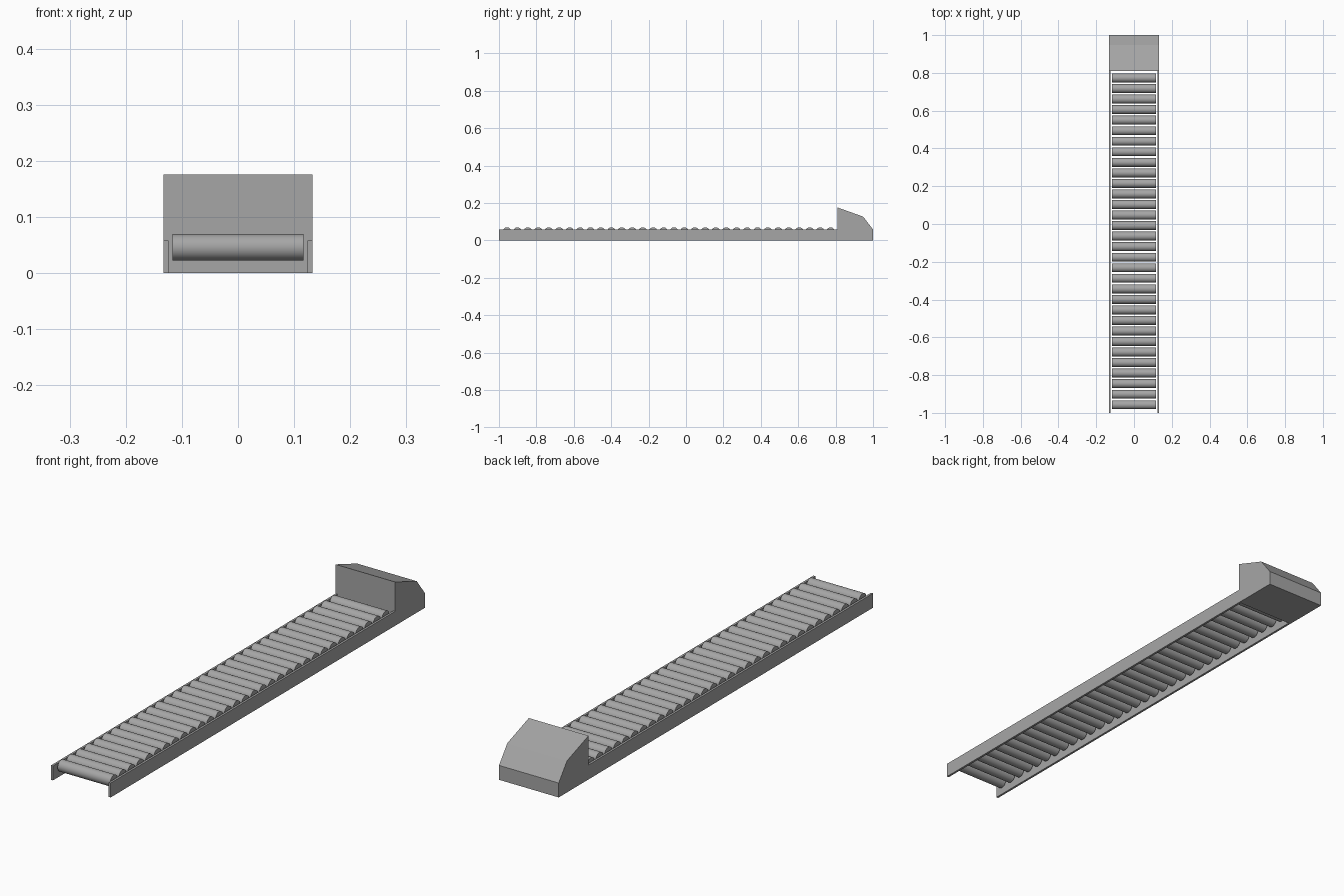
import bpy, bmesh, math
from mathutils import Matrix

cube = bpy.data.objects.get("Cube")
if cube:
    bpy.data.objects.remove(cube, do_unlink=True)

# Single grey metal
metal = bpy.data.materials.new("grey_metal")
metal.use_nodes = True
grey = (0.38, 0.38, 0.38, 1)
metal.diffuse_color = grey
metal.node_tree.nodes["Principled BSDF"].inputs["Base Color"].default_value = grey

HALF_WIDTH = 0.133
RAIL_INNER = 0.124
RAIL_TOP = 0.058
HOUSING_FRONT = 0.81
ROLLERS, FIRST_Y, PITCH = 32, -0.957, 0.0558
ROLLER_RADIUS, ROLLER_Z, ROLLER_LENGTH = 0.0235, 0.046, 0.234


def add_object(name, bm):
    bmesh.ops.recalc_face_normals(bm, faces=bm.faces)
    mesh = bpy.data.meshes.new(name)
    bm.to_mesh(mesh)
    bm.free()
    mesh.materials.append(metal)
    obj = bpy.data.objects.new(name, mesh)
    bpy.context.collection.objects.link(obj)
    return obj


def extrude_profile(name, profile, x0, x1):
    """Extrude a (y, z) outline from x0 to x1."""
    bm = bmesh.new()
    face = bm.faces.new([bm.verts.new((x0, y, z)) for y, z in profile])
    moved = bmesh.ops.extrude_face_region(bm, geom=[face])["geom"]
    verts = [v for v in moved if isinstance(v, bmesh.types.BMVert)]
    # Keep the starting cap so the solid is closed
    bmesh.ops.translate(bm, verts=verts, vec=(x1 - x0, 0, 0))
    if not face.is_valid:
        bmesh.ops.holes_fill(bm, edges=bm.edges)
    return add_object(name, bm)


# Side rails
rail = [(-1, 0), (HOUSING_FRONT, 0), (HOUSING_FRONT, RAIL_TOP), (-1, RAIL_TOP)]
extrude_profile("left_rail", rail, RAIL_INNER, HALF_WIDTH)
extrude_profile("right_rail", rail, -HALF_WIDTH, -RAIL_INNER)

# Sloped housing at the back end
housing = [(HOUSING_FRONT, 0), (1, 0), (1, RAIL_TOP), (0.947, 0.127), (HOUSING_FRONT, 0.176)]
extrude_profile("end_housing", housing, -HALF_WIDTH, HALF_WIDTH)

# Row of rollers sharing one mesh
bm = bmesh.new()
bmesh.ops.create_cone(bm, cap_ends=True, segments=32, radius1=ROLLER_RADIUS,
                      radius2=ROLLER_RADIUS, depth=ROLLER_LENGTH,
                      matrix=Matrix.Rotation(math.pi / 2, 4, 'Y'))
roller = add_object("roller_1", bm)
for face in roller.data.polygons:
    face.use_smooth = len(face.vertices) == 4
for edge in roller.data.edges:
    a, b = (roller.data.vertices[i].co for i in edge.vertices)
    edge.use_edge_sharp = abs(a.x - b.x) < ROLLER_RADIUS
for i in range(ROLLERS):
    if i:
        roller = bpy.data.objects.new(f"roller_{i + 1}", roller.data)
        bpy.context.collection.objects.link(roller)
    roller.location = (0, FIRST_Y + i * PITCH, ROLLER_Z)
